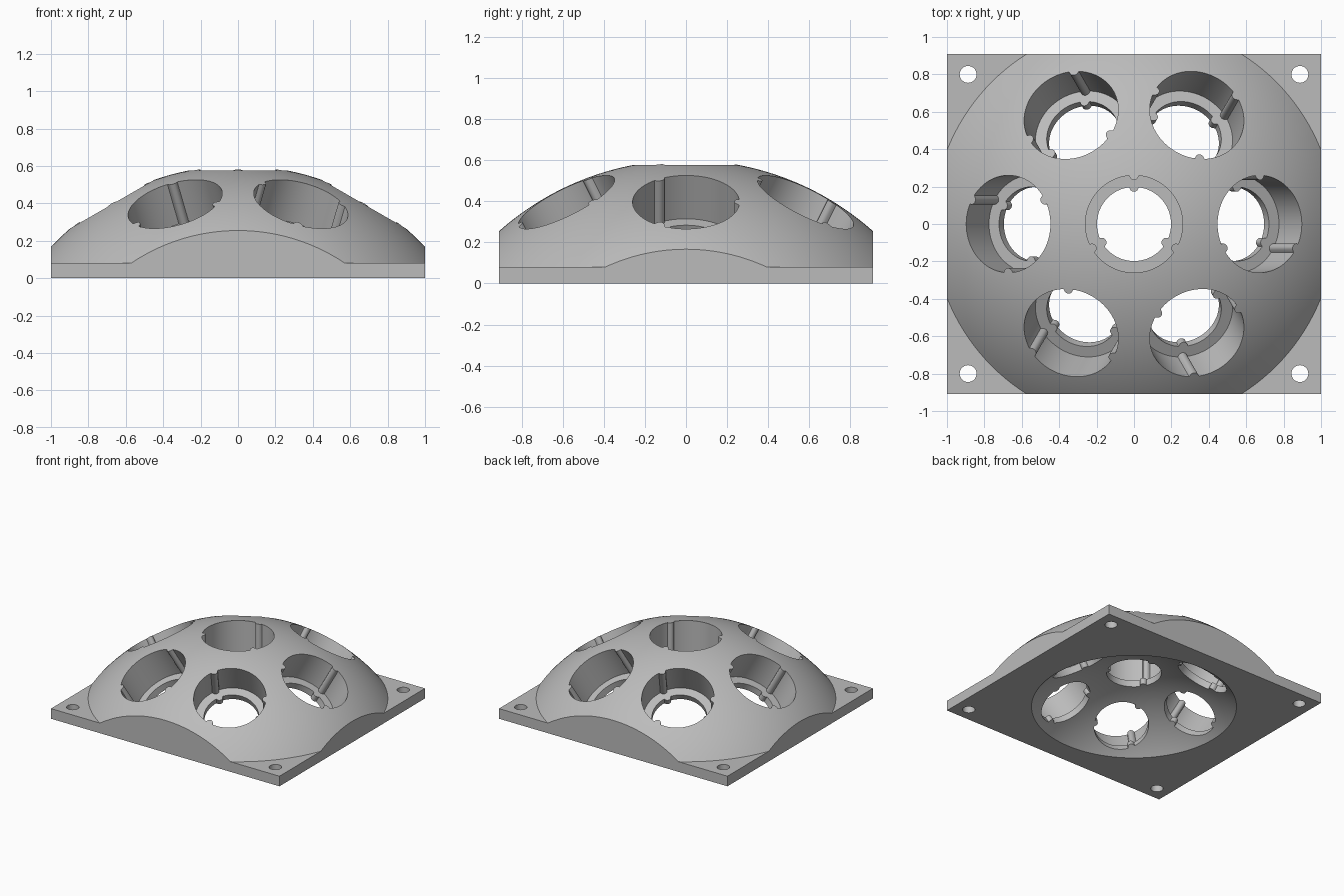
import bpy, bmesh
from math import sin, cos, sqrt, radians, pi, asin
from mathutils import Matrix, Vector

cube = bpy.data.objects.get("Cube")
if cube:
    bpy.data.objects.remove(cube)

HALF_X, HALF_Y, PLATE = 1.0, 0.91, 0.08
CENTRE = -0.768                 # height of the common sphere centre
R_OUT, R_IN = 1.369, 1.067      # dome outside and inside radii
BORE, LIP, RIB = 0.26, 0.198, 0.025
LEDGE = 1.10                    # ledge distance from the sphere centre

grey = bpy.data.materials.new("light grey")
grey.use_nodes = True
grey.diffuse_color = (0.5, 0.5, 0.5, 1)
grey.node_tree.nodes["Principled BSDF"].inputs["Base Color"].default_value = (0.5, 0.5, 0.5, 1)


def finish(name, bm):
    bmesh.ops.recalc_face_normals(bm, faces=bm.faces)
    mesh = bpy.data.meshes.new(name)
    bm.to_mesh(mesh)
    bm.free()
    mesh.materials.append(grey)
    ob = bpy.data.objects.new(name, mesh)
    bpy.context.collection.objects.link(ob)
    return ob


def arc(radius, z_end, steps=36):
    """Profile of a spherical cap from its top down to height z_end."""
    end = pi / 2 - asin((z_end - CENTRE) / radius)
    return [(radius * sin(end * i / steps), CENTRE + radius * cos(end * i / steps))
            for i in range(steps + 1)]


def lathe(name, profile, steps=144):
    bm = bmesh.new()
    verts = [bm.verts.new((r, 0, z)) for r, z in profile]
    edges = [bm.edges.new(pair) for pair in zip(verts, verts[1:])]
    bmesh.ops.spin(bm, geom=verts + edges, axis=(0, 0, 1), cent=(0, 0, 0),
                   angle=2 * pi, steps=steps)
    bmesh.ops.remove_doubles(bm, verts=bm.verts, dist=1e-5)
    return finish(name, bm)


def ribbed_radius(radius, angle):
    """Circle with three half-round ribs standing inward."""
    off = (angle - radians(90) + pi / 3) % (2 * pi / 3) - pi / 3
    inside = RIB ** 2 - (radius * sin(off)) ** 2
    return radius * cos(off) - sqrt(inside) if inside > 0 else radius


def socket_cutter(matrix, count=240):
    """Stepped ribbed bore along the local z axis."""
    bm = bmesh.new()
    rings = []
    for z, radius in ((0.95, LIP), (LEDGE, LIP), (LEDGE, BORE), (1.6, BORE)):
        ring = []
        for i in range(count):
            a = 2 * pi * i / count
            r = ribbed_radius(radius, a)
            ring.append(bm.verts.new((r * cos(a), r * sin(a), z)))
        rings.append(ring)
    for low, high in zip(rings, rings[1:]):
        for i in range(count):
            j = (i + 1) % count
            bm.faces.new((low[i], low[j], high[j], high[i]))
    bm.faces.new(rings[0])
    bm.faces.new(rings[-1])
    bm.transform(matrix)
    return finish("socket_cutter", bm)


def boolean(target, cutter, operation):
    mod = target.modifiers.new("cut", "BOOLEAN")
    mod.operation, mod.object, mod.solver = operation, cutter, "EXACT"
    bpy.context.view_layer.objects.active = target
    bpy.ops.object.modifier_apply(modifier=mod.name)
    bpy.data.objects.remove(cutter)


# Rectangular block trimmed to the dome and its flat plate
bm = bmesh.new()
bmesh.ops.create_cube(bm, size=1, matrix=Matrix.Translation((0, 0, 0.5))
                      @ Matrix.Diagonal((2 * HALF_X, 2 * HALF_Y, 1, 1)))
dome = finish("domed_socket_plate", bm)
envelope = arc(R_OUT, PLATE) + [(1.6, PLATE), (1.6, -0.2), (0, -0.2)]
boolean(dome, lathe("dome_envelope", envelope), "INTERSECT")

# Hollow underside
boolean(dome, lathe("cavity_cutter", arc(R_IN, -0.1) + [(0, -0.1)]), "DIFFERENCE")

# One socket on top and six around it, all pointing at the sphere centre
base = Matrix.Translation((0, 0, CENTRE))
poses = [base] + [base @ Matrix.Rotation(k * pi / 3, 4, "Z")
                  @ Matrix.Rotation(pi / 6, 4, "Y") for k in range(6)]
for pose in poses:
    boolean(dome, socket_cutter(pose), "DIFFERENCE")

# Screw holes in the corners
for sx in (-1, 1):
    for sy in (-1, 1):
        bm = bmesh.new()
        bmesh.ops.create_cone(bm, cap_ends=True, segments=40, radius1=0.045, radius2=0.045,
                              depth=0.6, matrix=Matrix.Translation((sx * 0.887, sy * 0.8, 0)))
        boolean(dome, finish("screw_cutter", bm), "DIFFERENCE")

bpy.ops.object.select_all(action="DESELECT")
dome.select_set(True)
bpy.context.view_layer.objects.active = dome
bpy.ops.object.shade_smooth_by_angle(angle=radians(25))
